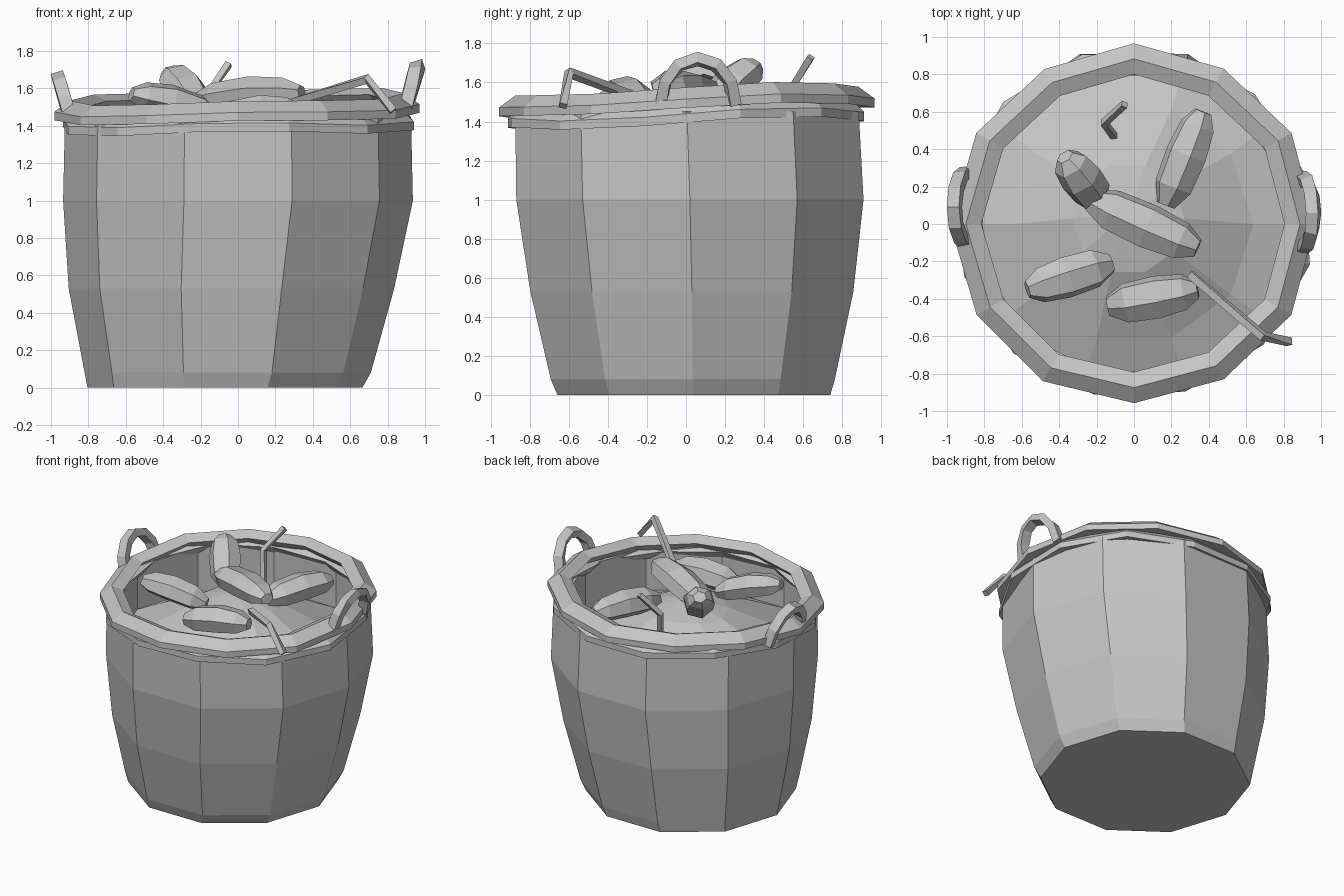
import bpy, bmesh, math, random
from mathutils import Vector

random.seed(4)
if "Cube" in bpy.data.objects:
    bpy.data.objects.remove(bpy.data.objects["Cube"])

grey = bpy.data.materials.new("stone grey")
grey.use_nodes = True
COLOUR = (0.56, 0.56, 0.56, 1)
grey.diffuse_color = COLOUR
grey.node_tree.nodes["Principled BSDF"].inputs["Base Color"].default_value = COLOUR


def finish(name, bm):
    bmesh.ops.recalc_face_normals(bm, faces=bm.faces)
    mesh = bpy.data.meshes.new(name)
    bm.to_mesh(mesh)
    bm.free()
    mesh.materials.append(grey)
    obj = bpy.data.objects.new(name, mesh)
    bpy.context.collection.objects.link(obj)
    return obj


def skin(name, rings, cap_start=True, cap_end=True, loop=False):
    """Bridge a list of equal point rings into a surface."""
    bm = bmesh.new()
    rows = [[bm.verts.new(p) for p in ring] for ring in rings]
    n = len(rows[0])
    pairs = list(zip(rows, rows[1:])) + ([(rows[-1], rows[0])] if loop else [])
    for a, b in pairs:
        for i in range(n):
            j = (i + 1) % n
            bm.faces.new((a[i], a[j], b[j], b[i]))
    if cap_start and not loop:
        bm.faces.new(rows[0])
    if cap_end and not loop:
        bm.faces.new(rows[-1])
    return finish(name, bm)


def polygon(cx, cy, z, radius, jitter=0.0, sides=10):
    return [Vector((cx + radius * math.cos(math.tau * i / sides),
                    cy + radius * math.sin(math.tau * i / sides),
                    z + random.uniform(-jitter, jitter)))
            for i in range(sides)]


def tube(name, path, width, depth, sides=4):
    """Sweep a small section along an open path."""
    path = [Vector(p) for p in path]
    rings = []
    for i, p in enumerate(path):
        t = (path[min(i + 1, len(path) - 1)] - path[max(i - 1, 0)]).normalized()
        u = t.cross(Vector((0.95, 0.1, 0.3))).normalized()
        v = t.cross(u)
        rings.append([p + u * width * math.cos(math.tau * (k + .5) / sides)
                      + v * depth * math.sin(math.tau * (k + .5) / sides)
                      for k in range(sides)])
    return skin(name, rings)


def rim(name, major, half_width, half_height, z, turn, tilt, wave):
    """Closed twelve-sided hoop, ridged on top and drooping to its outer edge."""
    section = ((1, -1.1), (1, -.2), (0, 1), (-1, .3), (-.4, -.8))
    rings = []
    for i in range(12):
        a = math.tau * i / 12 + turn
        x, y = math.cos(a), math.sin(a)
        r = major + .02 * x * x + random.uniform(-0.008, 0.008)
        h = z + tilt[0] * x + tilt[1] * y + wave * math.sin(3 * a)
        rings.append([((r + dr * half_width) * x, (r + dr * half_width) * y,
                       h + dz * half_height) for dr, dz in section])
    return skin(name, rings, loop=True)


def bean(name, start, end, width, height):
    """Faceted pod with blunt ends between two points."""
    start, end = Vector(start), Vector(end)
    axis = (end - start).normalized()
    side = axis.cross(Vector((0, 0, 1))).normalized()
    up = side.cross(axis)
    rings = []
    for t, s in ((0, .45), (.2, .92), (.55, 1), (.85, .84), (1, .42)):
        bend = up * 0.02 * math.sin(math.pi * t)
        rings.append([start.lerp(end, t) + bend
                      + side * width * s * math.cos(math.tau * k / 6 + .3)
                      + up * height * s * math.sin(math.tau * k / 6 + .3)
                      for k in range(6)])
    return skin(name, rings)


# Tapered basket wall, leaning slightly at the foot, with an upright inner face
levels = ((-.07, .04, 0, .735), (-.055, .035, .08, .765), (-.035, .03, .53, .87),
          (0, .02, 1.0, .935), (0, .005, 1.45, .925), (0, 0, 1.46, .86), (0, 0, 1.1, .86))
skin("basket_body", [polygon(*level) for level in levels], cap_end=False)

# Heaped filling
skin("filling", [polygon(0, 0, 1.13, .86), polygon(0, 0, 1.22, .64, .025),
                 polygon(-.03, .03, 1.40, .3, .015), polygon(-.04, .04, 1.46, .06)],
     cap_start=False)

# Two overlapping hoops around the mouth
rim("rim_hoop_upper", .875, .083, .05, 1.505, 0, (.02, .035), .012)
rim("rim_hoop_lower", .88, .06, .05, 1.44, math.radians(17), (.01, .03), .018)

# Arched handles, leaning outward
for name, s, drop, shift in (("left_handle", 1, 0, .06), ("right_handle", -1, .06, .09)):
    arch = []
    for i in range(7):
        a = math.pi * i / 6
        rise = math.sin(a)
        arch.append((s * (.895 + .065 * rise), shift - .19 * math.cos(a),
                     1.49 - drop + .23 * rise))
    tube(name, arch, .04, .048)

# Pods lying on the filling
pods = (((-.24, .13, 1.52), (.34, -.13, 1.58), .125, .095),
        ((.17, .10, 1.44), (.37, .6, 1.46), .115, .10),
        ((-.19, .12, 1.45), (-.37, .36, 1.69), .115, .10),
        ((-.12, -.21, 1.45), (-.57, -.35, 1.57), .115, .09),
        ((-.14, -.44, 1.42), (.34, -.35, 1.47), .12, .10))
for i, pod in enumerate(pods):
    bean("pod_%d" % (i + 1), *pod)

# Bent twigs
tube("front_twig", ((.3, -.27, 1.53), (.69, -.6, 1.65), (.83, -.63, 1.48)), .028, .028)
tube("back_twig", ((-.05, .64, 1.73), (-.16, .54, 1.57), (-.1, .46, 1.28)), .024, .024)
